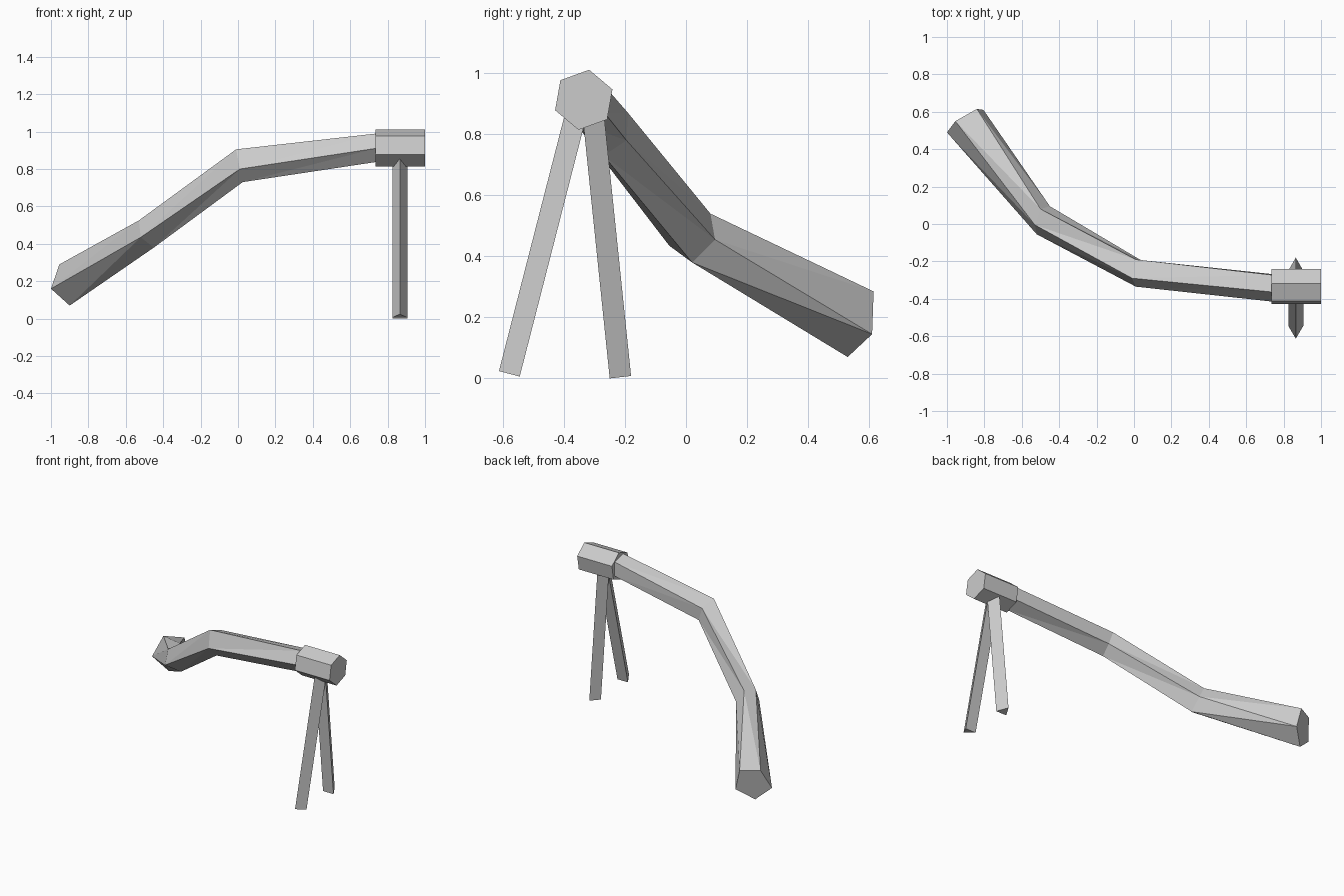
import bpy
import bmesh
from math import radians, sin, cos
from mathutils import Vector

default_cube = bpy.data.objects.get("Cube")
if default_cube:
    bpy.data.objects.remove(default_cube, do_unlink=True)

grey = bpy.data.materials.new("plain grey")
grey.use_nodes = True
colour = (0.6, 0.6, 0.6, 1)
grey.diffuse_color = colour
grey.node_tree.nodes["Principled BSDF"].inputs["Base Color"].default_value = colour


def polygon_ring(x, y, z, radius, sides, start):
    """Regular polygon facing along x."""
    angles = [radians(start + 360 * i / sides) for i in range(sides)]
    return [(x, y + radius * cos(a), z + radius * sin(a)) for a in angles]


def loft(name, rings):
    """Skin a list of equal rings, with a flat cap at each end."""
    bm = bmesh.new()
    loops = [[bm.verts.new(p) for p in ring] for ring in rings]
    count = len(loops[0])
    for near, far in zip(loops, loops[1:]):
        for i in range(count):
            j = (i + 1) % count
            bm.faces.new((near[i], near[j], far[j]))
            bm.faces.new((near[i], far[j], far[i]))
    bm.faces.new(loops[0])
    bm.faces.new(loops[-1])
    bmesh.ops.recalc_face_normals(bm, faces=bm.faces)
    mesh = bpy.data.meshes.new(name)
    bm.to_mesh(mesh)
    bm.free()
    mesh.materials.append(grey)
    obj = bpy.data.objects.new(name, mesh)
    bpy.context.collection.objects.link(obj)
    return obj


# Hexagonal head
loft("hexagonal_head", [polygon_ring(x, -0.335, 0.913, 0.1, 6, 20) for x in (0.735, 1.0)])

# Bent five-sided pipe, widening at the low end
upper_bend = [(-0.01, -0.29, 0.905), (0.01, -0.335, 0.8), (0.025, -0.27, 0.73),
              (0.04, -0.195, 0.78), (0.01, -0.19, 0.87)]
lower_bend = [(-0.53, -0.005, 0.525), (-0.52, -0.055, 0.435), (-0.45, 0.02, 0.38),
              (-0.45, 0.095, 0.455), (-0.5, 0.08, 0.54)]
low_end = [(-0.955, 0.55, 0.29), (-1, 0.49, 0.16), (-0.9, 0.53, 0.07),
           (-0.805, 0.61, 0.145), (-0.84, 0.615, 0.285)]
loft("bent_pipe", [polygon_ring(0.74, -0.335, 0.915, 0.08, 5, 111),
                   upper_bend, lower_bend, low_end])


# Three-sided legs, each with its ridge turned outward
def leg(name, outer_foot, inner_foot, rise):
    half_width = 0.04
    x = 0.865
    foot = [Vector((x, *outer_foot)),
            Vector((x - half_width, *inner_foot)),
            Vector((x + half_width, *inner_foot))]
    loft(name, [foot, [p + Vector((0, *rise)) for p in foot]])


leg("front_leg", (-0.613, 0.024), (-0.545, 0.006), (0.218, 0.85))
leg("back_leg", (-0.18, 0.008), (-0.25, 0), (-0.09, 0.87))
